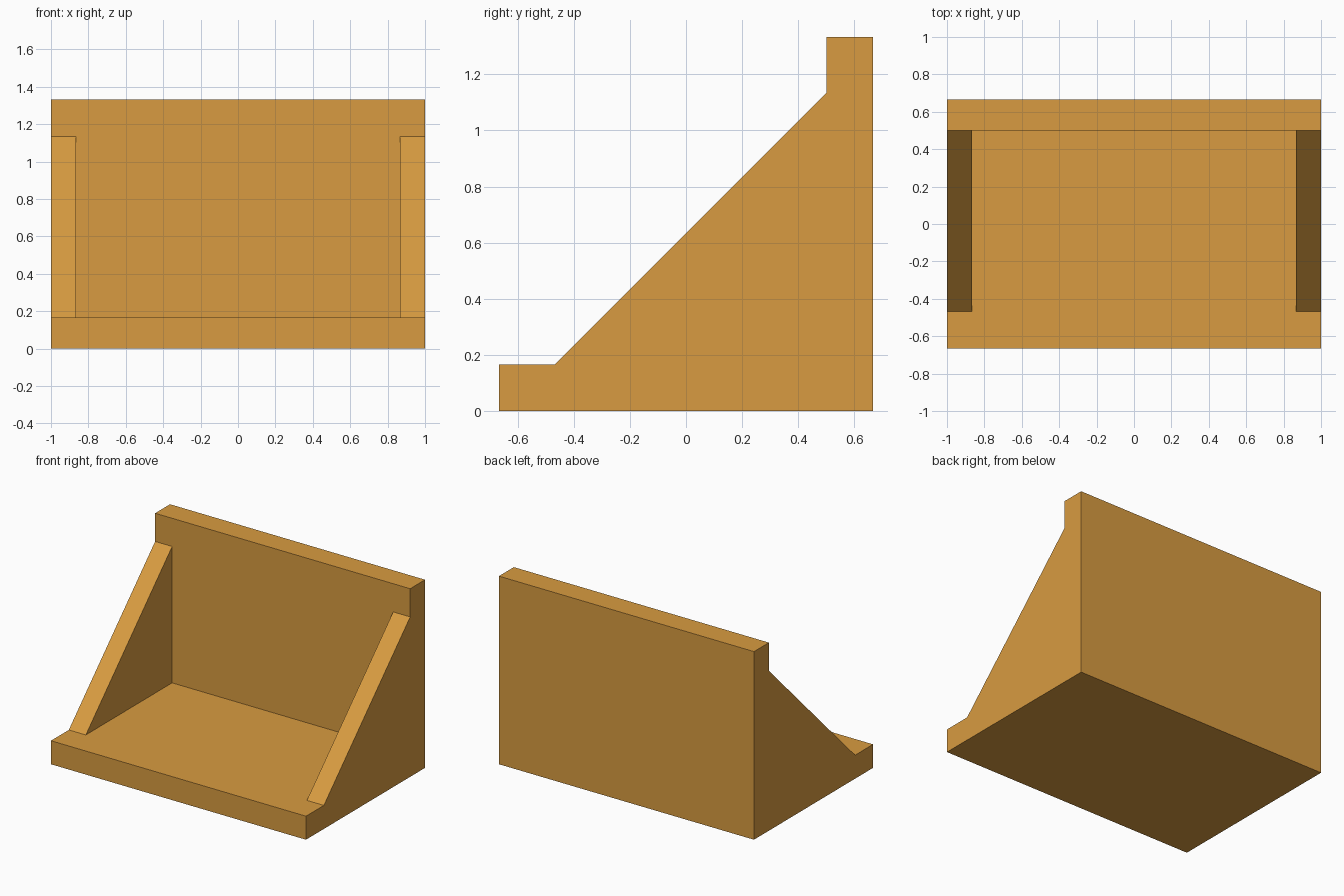
import bpy
import bmesh

cube = bpy.data.objects.get("Cube")
if cube:
    bpy.data.objects.remove(cube, do_unlink=True)

# Overall sizes
HALF_W, HALF_D, HEIGHT = 1.0, 0.6667, 1.3333
PLATE = 0.1667      # thickness of floor and back plates
GUSSET = 0.1333     # thickness of the side braces
LIP = 0.2           # plate left free beyond each brace

ochre = bpy.data.materials.new("ochre")
ochre.use_nodes = True
colour = (0.69, 0.33, 0.052, 1.0)
ochre.diffuse_color = colour
ochre.node_tree.nodes["Principled BSDF"].inputs["Base Color"].default_value = colour


def extrude_profile(name, profile, x0, x1):
    """Extrude a closed (y, z) profile along x from x0 to x1."""
    bm = bmesh.new()
    face = bm.faces.new([bm.verts.new((x0, y, z)) for y, z in profile])
    result = bmesh.ops.extrude_face_region(bm, geom=[face])
    moved = [v for v in result["geom"] if isinstance(v, bmesh.types.BMVert)]
    bmesh.ops.translate(bm, verts=moved, vec=(x1 - x0, 0, 0))
    bmesh.ops.recalc_face_normals(bm, faces=bm.faces)
    mesh = bpy.data.meshes.new(name)
    bm.to_mesh(mesh)
    bm.free()
    mesh.materials.append(ochre)
    obj = bpy.data.objects.new(name, mesh)
    bpy.context.collection.objects.link(obj)
    return obj


back_y = HALF_D - PLATE   # front surface of the back plate

# L-shaped floor and back plate
extrude_profile("angle_plate", [
    (-HALF_D, 0), (HALF_D, 0), (HALF_D, HEIGHT),
    (back_y, HEIGHT), (back_y, PLATE), (-HALF_D, PLATE),
], -HALF_W, HALF_W)

# Triangular braces flush with both ends
brace = [(-HALF_D + LIP, PLATE), (back_y, PLATE), (back_y, HEIGHT - LIP)]
for name, side in (("left_gusset", 1), ("right_gusset", -1)):
    extrude_profile(name, brace, side * (HALF_W - GUSSET), side * HALF_W)
